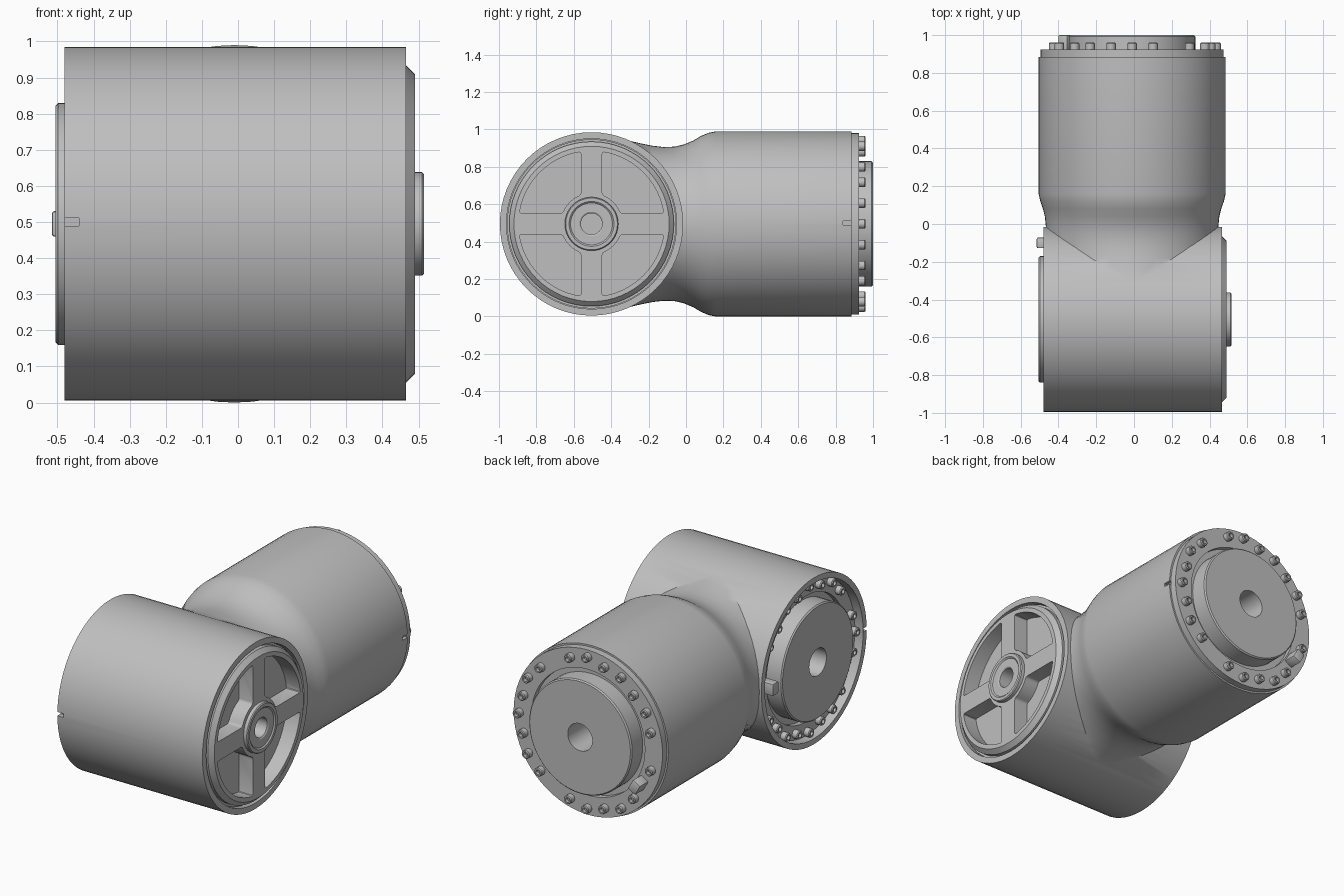
import bpy, bmesh
from math import radians, sin, cos, asin, pi
from mathutils import Matrix, Vector

cube = bpy.data.objects.get("Cube")
if cube:
    bpy.data.objects.remove(cube, do_unlink=True)

grey = bpy.data.materials.new("metal_grey")
grey.use_nodes = True
colour = (0.52, 0.52, 0.52, 1)
grey.diffuse_color = colour
grey.node_tree.nodes["Principled BSDF"].inputs["Base Color"].default_value = colour


def finish(mesh):
    mesh.shade_smooth()
    mesh.set_sharp_from_angle(angle=radians(32))
    if not mesh.materials:
        mesh.materials.append(grey)


def add(name, bm, frame):
    bmesh.ops.recalc_face_normals(bm, faces=bm.faces)
    mesh = bpy.data.meshes.new(name)
    bm.to_mesh(mesh)
    bm.free()
    finish(mesh)
    ob = bpy.data.objects.new(name, mesh)
    ob.matrix_world = frame
    bpy.context.collection.objects.link(ob)
    return ob


def loft(name, rings, frame, n=64):
    """Closed solid through elliptical rings (height, rx, ry); zero radius is a pole."""
    bm = bmesh.new()
    loops = []
    for h, rx, ry in rings:
        count = n if rx else 1
        loops.append([bm.verts.new((rx * cos(2 * pi * i / n), ry * sin(2 * pi * i / n), h))
                      for i in range(count)])
    for a, b in zip(loops, loops[1:]):
        for i in range(n):
            j = (i + 1) % n
            if len(a) == 1:
                bm.faces.new((a[0], b[i], b[j]))
            elif len(b) == 1:
                bm.faces.new((a[i], a[j], b[0]))
            else:
                bm.faces.new((a[i], a[j], b[j], b[i]))
    for loop in (loops[0], loops[-1]):
        if len(loop) > 1:
            bm.faces.new(loop)
    return add(name, bm, frame)


def lathe(name, profile, frame, n=64):
    return loft(name, [(h, r, r) for r, h in profile], frame, n)


def cylinder(name, r, low, high, frame):
    return loft(name, [(low, r, r), (high, r, r)], frame)


def box(name, size, frame, bevel=0):
    bm = bmesh.new()
    bmesh.ops.create_cube(bm, size=1)
    bmesh.ops.scale(bm, vec=Vector(size), verts=bm.verts)
    if bevel:
        bmesh.ops.bevel(bm, geom=bm.edges[:], offset=bevel, segments=2,
                        profile=0.5, affect='EDGES')
    return add(name, bm, frame)


def combine(ob, operations):
    """Apply booleans and drop the helper solids."""
    for kind, tool in operations:
        tool.hide_render = True
        mod = ob.modifiers.new(tool.name, 'BOOLEAN')
        mod.operation, mod.object, mod.solver = kind, tool, 'EXACT'
    bpy.context.view_layer.update()
    deps = bpy.context.evaluated_depsgraph_get()
    mesh = bpy.data.meshes.new_from_object(ob.evaluated_get(deps))
    ob.modifiers.clear()
    ob.data = mesh
    finish(mesh)
    for kind, tool in operations:
        bpy.data.objects.remove(tool, do_unlink=True)


move = Matrix.Translation
MID = 0.495
to_right = Matrix.Rotation(pi / 2, 4, 'Y')
to_left = Matrix.Rotation(-pi / 2, 4, 'Y')
to_back = Matrix.Rotation(-pi / 2, 4, 'X')
cover_frame = move((0.465, -0.505, MID)) @ to_right
side_frame = move((-0.43, -0.505, MID)) @ to_left
back_frame = move((-0.01, 0.925, MID)) @ to_back

# Housing: cross barrel, necked rear barrel, bores and alignment notches
housing = cylinder("housing", 0.49, -0.945, 0, cover_frame)
rear = loft("rear_barrel", [
    (-0.36, 0.44, 0.455), (-0.30, 0.445, 0.444), (-0.24, 0.448, 0.43),
    (-0.18, 0.451, 0.418), (-0.12, 0.454, 0.411), (-0.06, 0.456, 0.413),
    (-0.01, 0.457, 0.425), (0.04, 0.462, 0.446), (0.08, 0.472, 0.47),
    (0.12, 0.486, 0.487), (0.16, 0.495, 0.495), (0.885, 0.495, 0.495)],
    move((-0.01, 0, MID)) @ to_back)
combine(housing, [
    ('UNION', rear),
    ('DIFFERENCE', cylinder("cover_bore", 0.455, -0.2, 0.1, cover_frame)),
    ('DIFFERENCE', cylinder("side_bore", 0.457, -0.2, 0.2, side_frame)),
    ('DIFFERENCE', cylinder("back_bore", 0.44, -0.2, 0.1, back_frame)),
    ('DIFFERENCE', box("side_notch", (0.08, 0.06, 0.022), move((-0.48, -0.995, 0.5)))),
    ('DIFFERENCE', box("back_notch", (0.04, 0.09, 0.02), move((0.485, 0.885, 0.5)))),
])


# Drive ends: output drum with flange, ring of socket bolts, clamp block
def drive_end(name, frame, flange_r, block_angle, block_top, skipped):
    lathe(name + "_drive", [
        (0, -0.16), (0.08, -0.16), (0.08, 0.075), (0.328, 0.075), (0.335, 0.068),
        (0.335, -0.03), (0.37, -0.03), (0.37, 0), (flange_r, 0), (flange_r, -0.04),
        (0.43, -0.04), (0.43, -0.19), (0, -0.19)], frame)
    first = None
    for step in range(24):
        angle = step * 15
        if angle in skipped:
            continue
        a = radians(angle)
        r = 0.43 if flange_r < 0.47 else 0.445
        if step % 2:
            r -= 0.015
        place = frame @ move((r * cos(a), r * sin(a), 0))
        if first is None:
            first = lathe(name + "_bolt", [
                (0, -0.01), (0.025, -0.01), (0.025, 0.03), (0.021, 0.035),
                (0.013, 0.035), (0.013, 0.015), (0, 0.015)], place, 16)
        else:
            bolt = bpy.data.objects.new(name + "_bolt", first.data)
            bolt.matrix_world = place
            bpy.context.collection.objects.link(bolt)
    turn = Matrix.Rotation(radians(block_angle), 4, 'Z')
    box(name + "_clamp_block", (0.055, 0.07, block_top + 0.01),
        frame @ turn @ move((0.405, 0, block_top / 2 - 0.005)), 0.006)


drive_end("back", back_frame, 0.485, 150, 0.075, (180, 150, 60, 300))
drive_end("side", side_frame, 0.452, 90, 0.085, (90, 75, 105, 240, 300))

# Spoked cover with raised hub
cover = lathe("spoked_cover", [
    (0, -0.12), (0.057, -0.12), (0.057, 0.038), (0.065, 0.043), (0.112, 0.043),
    (0.12, 0.05), (0.138, 0.05), (0.143, 0.045), (0.143, 0.025), (0.415, 0.025),
    (0.44, 0), (0.44, -0.025), (0.452, -0.025), (0.452, -0.18), (0, -0.18)], cover_frame)

# Four rounded pockets between the spokes
bm = bmesh.new()
half_spoke, inner, outer, steps = 0.057, 0.165, 0.39, 12
for quarter in range(4):
    outline = []
    for radius, forward in ((outer, True), (inner, False)):
        start = asin(half_spoke / radius)
        arc = [start + (pi / 2 - 2 * start) * i / steps for i in range(steps + 1)]
        for a in (arc if forward else reversed(arc)):
            a += quarter * pi / 2
            outline.append((radius * cos(a), radius * sin(a)))
    low = [bm.verts.new((x, y, -0.065)) for x, y in outline]
    high = [bm.verts.new((x, y, 0.1)) for x, y in outline]
    bm.faces.new(low)
    bm.faces.new(high)
    for i in range(len(outline)):
        j = (i + 1) % len(outline)
        bm.faces.new((low[i], low[j], high[j], high[i]))
bmesh.ops.recalc_face_normals(bm, faces=bm.faces)
corners = [e for e in bm.edges
           if abs(e.verts[0].co.z - e.verts[1].co.z) > 0.1
           and e.calc_face_angle() > radians(25)]
bmesh.ops.bevel(bm, geom=corners, offset=0.016, segments=3, profile=0.5,
                affect='EDGES', clamp_overlap=True)
combine(cover, [('DIFFERENCE', add("pockets", bm, cover_frame))])
